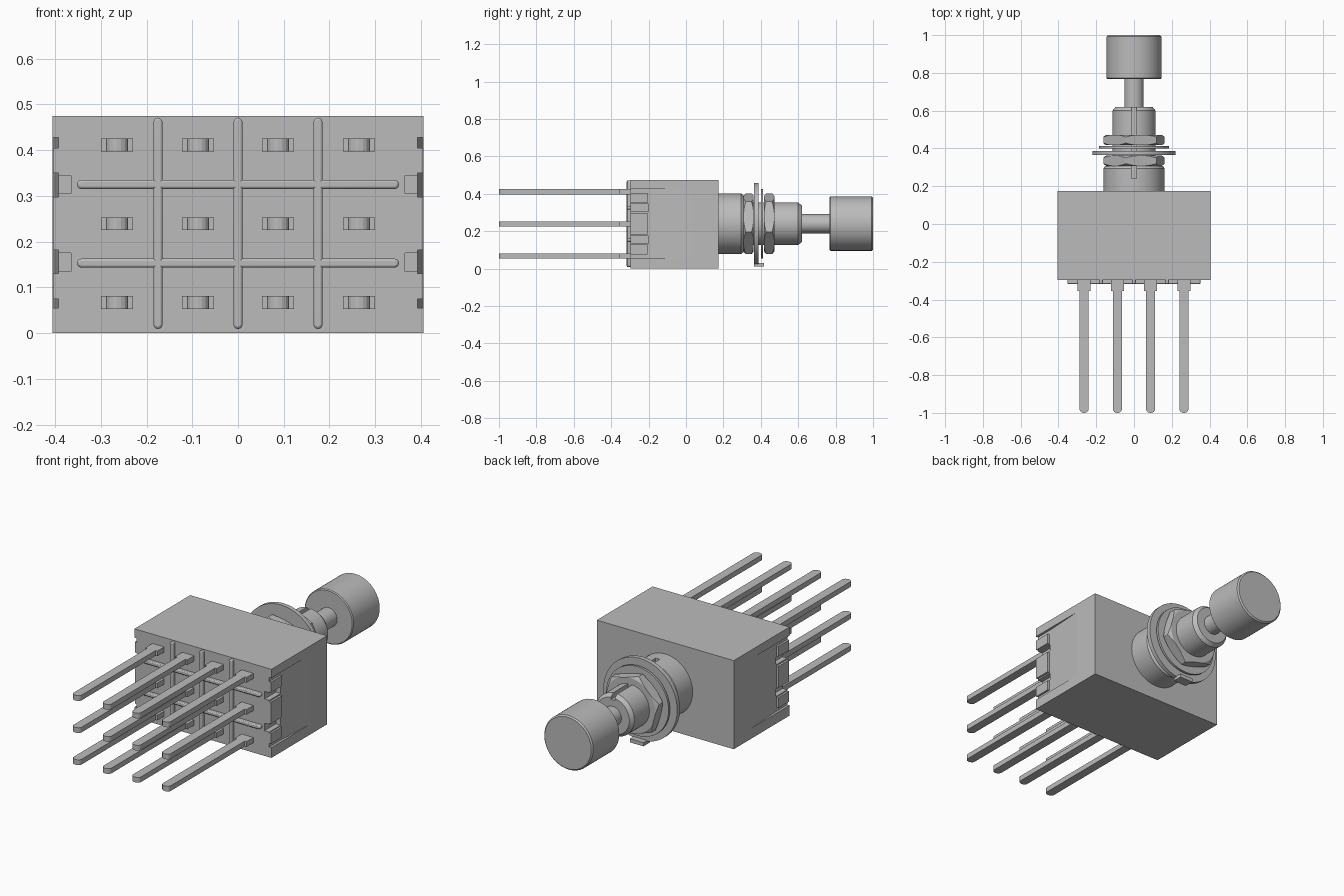
import bpy, bmesh, math
from mathutils import Matrix, Vector

old = bpy.data.objects.get("Cube")
if old:
    bpy.data.objects.remove(old, do_unlink=True)

grey = bpy.data.materials.new("neutral grey")
grey.use_nodes = True
grey.diffuse_color = (0.5, 0.5, 0.5, 1)
grey.node_tree.nodes["Principled BSDF"].inputs["Base Color"].default_value = (0.5, 0.5, 0.5, 1)

AXIS_Z = 0.24      # height of the plunger axis
FRONT = -0.297     # front face of the housing
BACK = 0.175


def finish(name, bm, smooth=False):
    bmesh.ops.recalc_face_normals(bm, faces=bm.faces[:])
    mesh = bpy.data.meshes.new(name)
    bm.to_mesh(mesh)
    bm.free()
    mesh.materials.append(grey)
    ob = bpy.data.objects.new(name, mesh)
    bpy.context.scene.collection.objects.link(ob)
    if smooth:
        bpy.ops.object.select_all(action="DESELECT")
        ob.select_set(True)
        bpy.context.view_layer.objects.active = ob
        bpy.ops.object.shade_smooth_by_angle(angle=math.radians(35))
    return ob


def box(name, lo, hi):
    bm = bmesh.new()
    bmesh.ops.create_cube(bm, size=1)
    lo, hi = Vector(lo), Vector(hi)
    for v in bm.verts:
        v.co = Vector((v.co[i] * (hi[i] - lo[i]) + (hi[i] + lo[i]) / 2 for i in range(3)))
    return finish(name, bm)


def prism(name, outline, z0, z1, smooth=False):
    """Extrude an xy outline from z0 to z1."""
    bm = bmesh.new()
    face = bm.faces.new([bm.verts.new((x, y, z0)) for x, y in outline])
    ext = bmesh.ops.extrude_face_region(bm, geom=[face])
    for v in ext["geom"]:
        if isinstance(v, bmesh.types.BMVert):
            v.co.z = z1
    return finish(name, bm, smooth)


def lathe(name, profile, sides=64, turn=0.0, smooth=True):
    """Revolve (radius, y) points about the plunger axis, capping both ends."""
    bm = bmesh.new()
    rings = []
    for r, y in profile:
        angles = [turn + math.tau * i / sides for i in range(sides)]
        rings.append([bm.verts.new((r * math.cos(a), y, AXIS_Z + r * math.sin(a))) for a in angles])
    for a, b in zip(rings, rings[1:]):
        for i in range(sides):
            j = (i + 1) % sides
            bm.faces.new((a[i], a[j], b[j], b[i]))
    bm.faces.new(rings[0])
    bm.faces.new(rings[-1])
    return finish(name, bm, smooth)


def apply_boolean(ob, other, operation="DIFFERENCE"):
    mod = ob.modifiers.new("cut", "BOOLEAN")
    mod.operation, mod.object, mod.solver = operation, other, "EXACT"
    deps = bpy.context.evaluated_depsgraph_get()
    mesh = bpy.data.meshes.new_from_object(ob.evaluated_get(deps))
    ob.modifiers.clear()
    ob.data = mesh
    bpy.data.objects.remove(other, do_unlink=True)


# Housing, with inward-bent side flaps and latch notches
housing = box("housing", (-0.406, FRONT, 0), (0.406, BACK, 0.475))
for side, label in ((1, "left"), (-1, "right")):
    flap = [(0.406, 0.03), (0.393, -0.2), (0.393, -0.32), (0.43, -0.32), (0.43, 0.03)]
    apply_boolean(housing, prism("flap_cutter", [(side * x, y) for x, y in flap], 0.055, 0.428))
    for z in (0.155, 0.325):
        notch = [(0.365, -0.32), (0.43, -0.32), (0.43, -0.2), (0.365, -0.2)]
        apply_boolean(housing, prism("notch_cutter", [(side * x, y) for x, y in notch],
                                     z - 0.02, z + 0.02))
    # Base blocks between the notches
    for part, z0, z1 in (("lower", 0.075, 0.13), ("middle", 0.182, 0.298), ("upper", 0.35, 0.405)):
        xs = sorted((side * 0.38, side * 0.404))
        box(f"{label}_{part}_base_block", (xs[0], FRONT, z0), (xs[1], -0.205, z1))


# Rounded separator ribs on the front face
def rib(name, centre, half_length, vertical):
    h, n = 0.01, 6
    outline = []
    for k in range(2 * n + 2):
        a = -math.pi / 2 + math.pi * (k if k <= n else k - 1) / n
        end = half_length - h if k <= n else h - half_length
        outline.append((end + h * math.cos(a), h * math.sin(a)))
    ob = prism(name, outline, 0, 0.03, True)
    # soften the outer edge, then stand the rib against the face
    bm = bmesh.new()
    bm.from_mesh(ob.data)
    rim = [e for e in bm.edges if all(v.co.z > 0.02 for v in e.verts)]
    bmesh.ops.bevel(bm, geom=rim, offset=0.005, segments=2, affect="EDGES", profile=0.5)
    turn = Matrix.Rotation(math.pi / 2, 4, "X")
    if vertical:
        turn = turn @ Matrix.Rotation(math.pi / 2, 4, "Z")
    bm.transform(Matrix.Translation((centre[0], FRONT + 0.01, centre[1])) @ turn)
    bm.to_mesh(ob.data)
    bm.free()


for i, x in enumerate((-0.175, 0, 0.175)):
    rib(f"vertical_rib_{i + 1}", (x, AXIS_Z), 0.231, True)
for i, z in enumerate((0.153, 0.325)):
    rib(f"horizontal_rib_{i + 1}", (0, z), 0.352, False)

# Terminal pins: wide shoulder, narrow blade, rounded tip
for row, z in enumerate((0.067, 0.239, 0.411)):
    for col, x in enumerate((-0.2645, -0.0875, 0.0875, 0.2645)):
        w, s, tip = 0.024, 0.035, 0.02
        outline = [(s, FRONT + 0.01), (s, -0.355), (w, -0.355)]
        for k in range(9):
            a = math.pi * k / 8
            outline.append((w * math.cos(a), -1 + tip - tip * math.sin(a)))
        outline += [(-w, -0.355), (-s, -0.355), (-s, FRONT + 0.01)]
        prism(f"terminal_{row + 1}_{col + 1}", [(x + u, y) for u, y in outline],
              z - 0.014, z + 0.014)

# Bushing: collar and threaded barrel, both with a key slot on top
collar = lathe("bushing_collar", [(0.162, BACK - 0.01), (0.162, 0.295), (0.152, 0.308)])
apply_boolean(collar, box("collar_slot_cutter", (-0.012, 0.24, AXIS_Z + 0.11), (0.012, 0.35, 0.5)))
barrel = lathe("threaded_barrel", [(0.114, 0.25), (0.114, 0.6), (0.098, 0.62)])
apply_boolean(barrel, box("barrel_slot_cutter", (-0.012, 0.24, AXIS_Z + 0.085), (0.012, 0.7, 0.5)))


# Hexagonal nuts with chamfered corners
def nut(name, y0, y1):
    ob = lathe(name, [(0.168, y0), (0.168, y1)], 6, math.radians(-15), False)
    mid = [(0.147, y0), (0.168, y0 + 0.012), (0.168, y1 - 0.012), (0.147, y1)]
    apply_boolean(ob, lathe("nut_chamfer", mid), "INTERSECT")


nut("rear_nut", 0.308, 0.362)
nut("front_nut", 0.417, 0.472)

# Washers and locating tab
lathe("locating_washer", [(0.219, 0.364), (0.219, 0.387)])
box("locating_tab", (-0.04, 0.364, 0.01), (0.04, 0.417, 0.03))
lathe("lock_washer", [(0.185, 0.4), (0.185, 0.412)])

# Plunger and push cap
lathe("plunger_shaft", [(0.051, 0.58), (0.051, 0.79)], 48)
lathe("push_cap", [(0.14, 0.767), (0.145, 0.772), (0.145, 0.993), (0.138, 1.0)])
